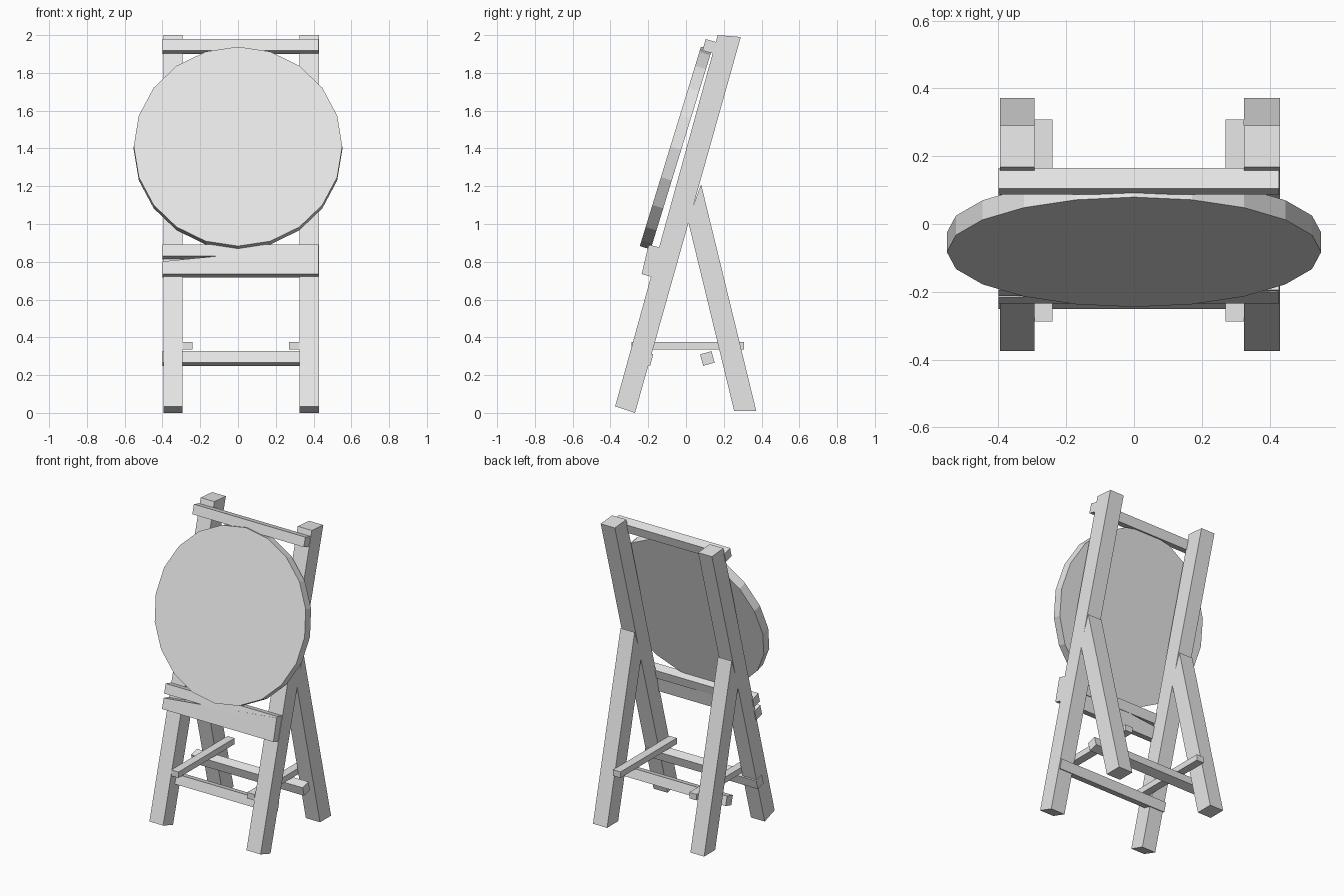
import bpy
import bmesh
import math
from mathutils import Matrix

cube = bpy.data.objects.get("Cube")
if cube:
    bpy.data.objects.remove(cube, do_unlink=True)

grey = bpy.data.materials.new("plain_grey")
grey.use_nodes = True
grey.diffuse_color = (0.8, 0.8, 0.8, 1)
grey.node_tree.nodes["Principled BSDF"].inputs["Base Color"].default_value = (0.8, 0.8, 0.8, 1)


def finish(name, bm):
    bmesh.ops.recalc_face_normals(bm, faces=bm.faces[:])
    mesh = bpy.data.meshes.new(name)
    bm.to_mesh(mesh)
    bm.free()
    mesh.materials.append(grey)
    obj = bpy.data.objects.new(name, mesh)
    bpy.context.collection.objects.link(obj)
    return obj


def beam(name, x0, x1, section, end_section=None):
    """Join a (y, z) outline at x0 to an outline at x1."""
    bm = bmesh.new()
    a = [bm.verts.new((x0, y, z)) for y, z in section]
    b = [bm.verts.new((x1, y, z)) for y, z in (end_section or section)]
    bm.faces.new(a)
    bm.faces.new(b[::-1])
    for i in range(len(a)):
        j = (i + 1) % len(a)
        bm.faces.new((a[i], b[i], b[j], a[j]))
    return finish(name, bm)


def tilted_square(y, z, tilt, size=0.063):
    """Square outline centred on (y, z), leaning by tilt radians."""
    corners = []
    for k in range(4):
        t = math.pi / 4 + k * math.pi / 2 - tilt
        r = size / math.sqrt(2)
        corners.append((y + r * math.cos(t), z + r * math.sin(t)))
    return corners


LEFT, RIGHT = 0.43, -0.395
LEAN = 0.27

# Legs and side braces
front_outline = [(-0.375, 0.035), (-0.27, 0.0), (0.29, 1.99), (0.168, 2.0)]
back_outline = [(0.255, 0.01), (0.372, 0.01), (0.08, 1.21), (0.01, 1.02)]
brace_outline = [(-0.288, 0.335), (0.308, 0.335), (0.308, 0.375), (-0.288, 0.375)]
for side, x0, x1, b0, b1 in (("right", RIGHT, -0.293, -0.293, -0.24),
                             ("left", 0.325, LEFT, 0.27, 0.325)):
    beam(side + "_front_leg", x0, x1, front_outline)
    beam(side + "_back_leg", x0, x1, back_outline)
    beam(side + "_side_brace", b0, b1, brace_outline)

# Crossbars
beam("front_crossbar", -0.4, 0.427, tilted_square(-0.212, 0.288, LEAN))
beam("back_crossbar", -0.4, 0.427, tilted_square(0.113, 0.288, -LEAN))
beam("top_crossbar", -0.4, 0.427, tilted_square(0.126, 1.94, LEAN))

# Ledge: an upper rail and a lower board that widens towards the left end
beam("upper_ledge_rail", -0.4, 0.427, tilted_square(-0.173, 0.852, LEAN))
beam("lower_ledge_board", -0.4, 0.427,
     [(-0.235, 0.735), (-0.175, 0.718), (-0.156, 0.785), (-0.216, 0.802)],
     [(-0.235, 0.735), (-0.175, 0.718), (-0.15, 0.865), (-0.2, 0.882)])

# Round target board, leaning back on the stand
bm = bmesh.new()
bmesh.ops.create_cone(
    bm, cap_ends=True, segments=20, radius1=0.552, radius2=0.552, depth=0.06,
    matrix=Matrix.Translation((0, -0.054, 1.402)) @ Matrix.Rotation(1.273, 4, "X"))
finish("target_board", bm)
